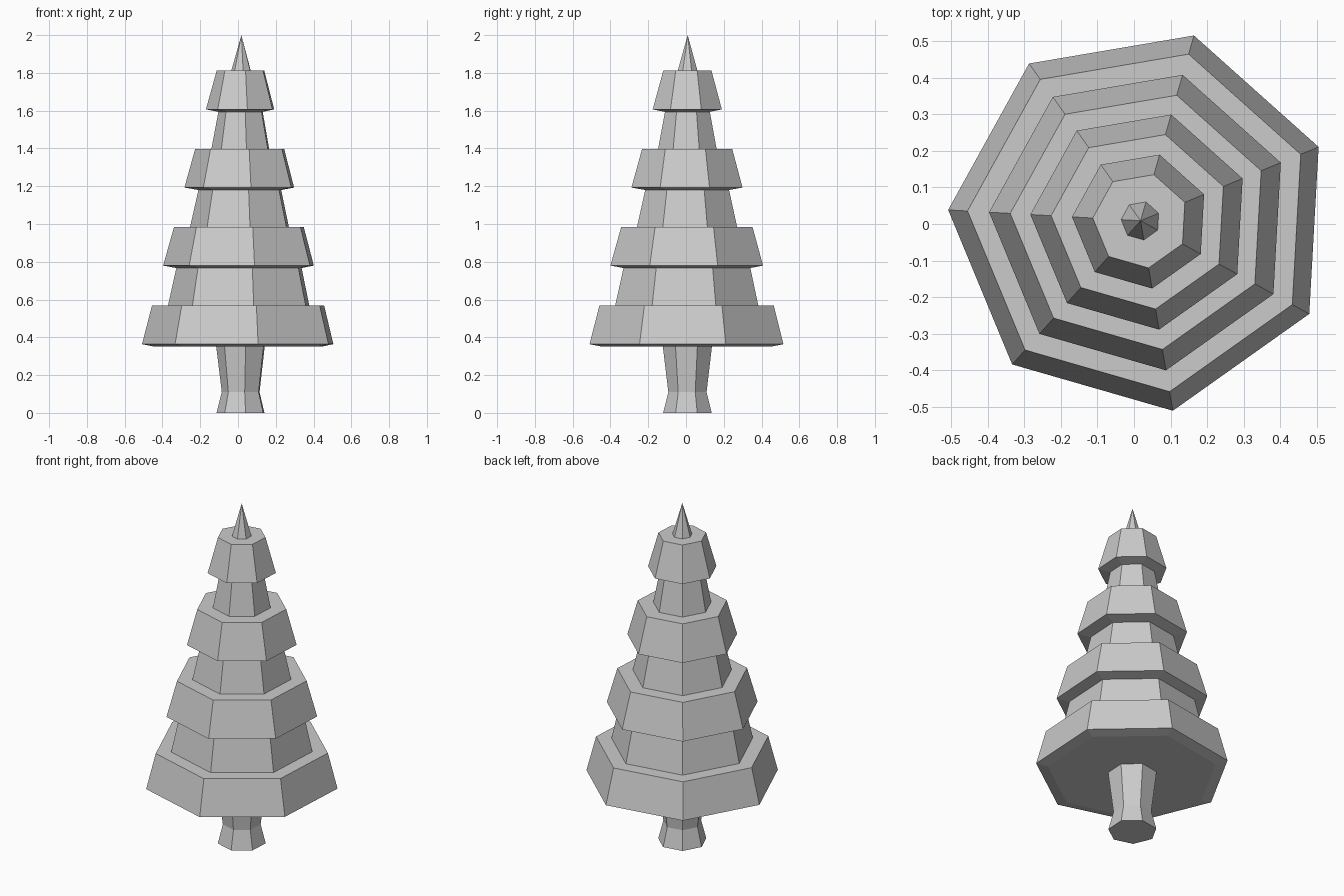
import bpy, bmesh, math

if "Cube" in bpy.data.objects:
    bpy.data.objects.remove(bpy.data.objects["Cube"])

SIDES = 7
PHASE = math.radians(22.5)
CX, CY = 0.018, 0.009


def lathe(name, profile):
    """Seven-sided turned solid from (radius, z) pairs; radius 0 gives a point."""
    bm = bmesh.new()
    rings = []
    for r, z in profile:
        if r == 0:
            rings.append([bm.verts.new((CX, CY, z))] * SIDES)
            continue
        angles = [PHASE + 2 * math.pi * i / SIDES for i in range(SIDES)]
        rings.append([bm.verts.new((CX + r * math.cos(a), CY + r * math.sin(a), z))
                      for a in angles])
    for low, high in zip(rings, rings[1:]):
        for i in range(SIDES):
            j = (i + 1) % SIDES
            quad = [low[i], low[j], high[j], high[i]]
            bm.faces.new(list(dict.fromkeys(quad)))
    for ring in (rings[0], rings[-1]):
        if len(set(ring)) > 2:
            bm.faces.new(ring)
    bmesh.ops.recalc_face_normals(bm, faces=bm.faces)
    mesh = bpy.data.meshes.new(name)
    bm.to_mesh(mesh)
    bm.free()
    obj = bpy.data.objects.new(name, mesh)
    bpy.context.collection.objects.link(obj)
    return obj


# Trunk with flared foot
lathe("trunk", [(0.132, 0), (0.104, 0.11), (0.134, 0.355)])

# Foliage: tiers as (underside radius, rim radius, top radius, neck radius, rim z)
tiers = [(0.462, 0.527, 0.474, 0.389, 0.364),
         (0.345, 0.415, 0.357, 0.272, 0.780),
         (0.228, 0.302, 0.245, 0.159, 1.193),
         (0.122, 0.188, 0.131, None, 1.607)]
foliage = []
for under, rim, top, neck, z in tiers:
    foliage += [(under, z - 0.013), (rim, z), (top, z + 0.205)]
    if neck:
        foliage.append((neck, z + 0.205))
lathe("foliage", foliage)

# Pointed tip
lathe("tip", [(0.054, 1.81), (0, 2.0)])
